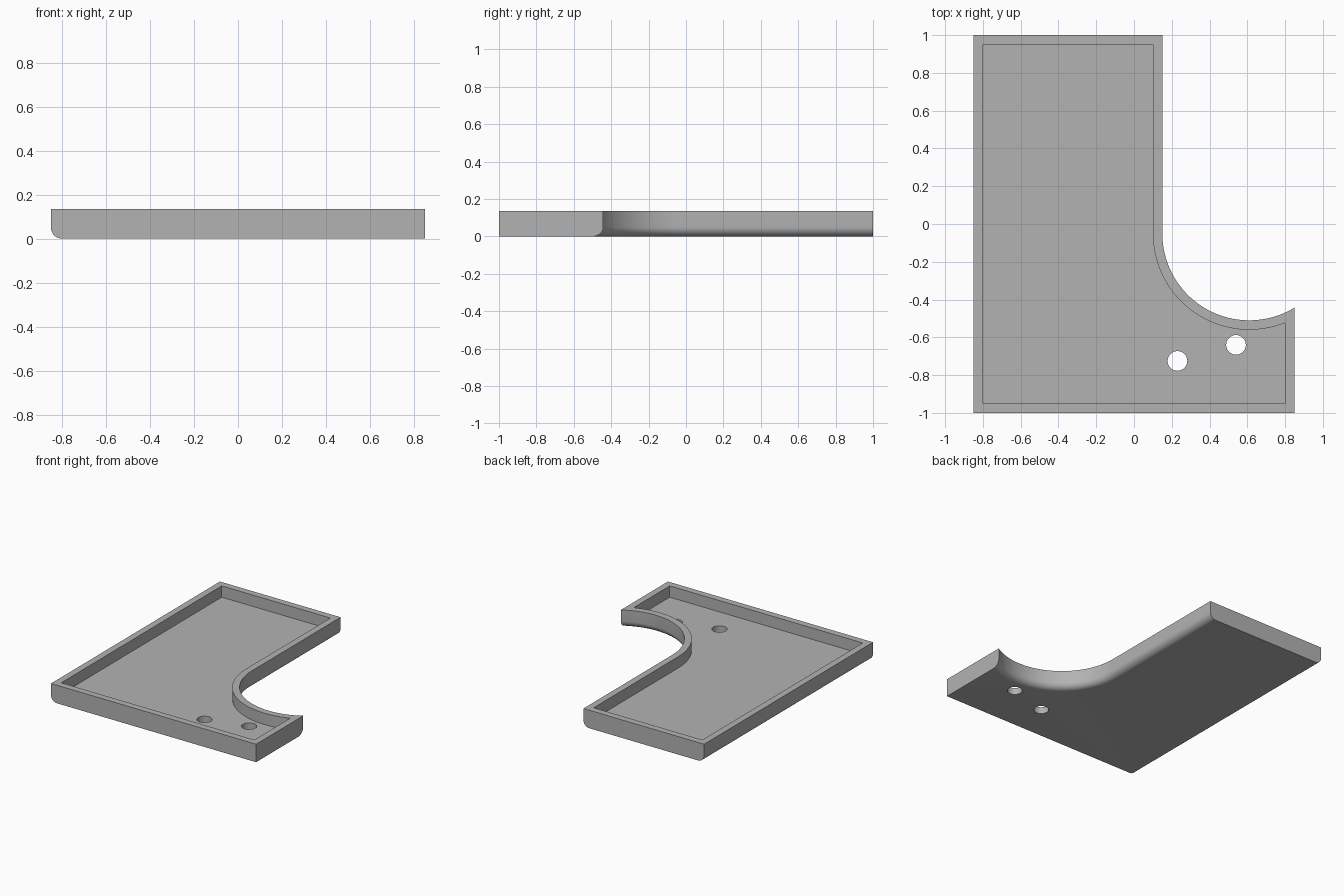
import bpy, bmesh, math

default = bpy.data.objects.get("Cube")
if default:
    bpy.data.objects.remove(default, do_unlink=True)

HEIGHT, WALL, FLOOR, ROUND = 0.135, 0.05, 0.05, 0.05
ARC_X, ARC_Y, ARC_R, ARC_STEPS = 0.61, -0.05, 0.46, 40

grey = bpy.data.materials.new("plain grey")
grey.use_nodes = True
colour = (0.45, 0.45, 0.45, 1)
grey.diffuse_color = colour
grey.node_tree.nodes["Principled BSDF"].inputs["Base Color"].default_value = colour


def outline(side, end):
    """Plan outline, inset by side on the long edges and the curve, by end elsewhere."""
    r = ARC_R + side
    right = 0.85 - end
    last = 2 * math.pi - math.acos((right - ARC_X) / r)
    points = [(-0.85 + side, 1 - end), (-0.85 + side, -1 + end), (right, -1 + end)]
    for i in range(ARC_STEPS + 1):
        a = last + (math.pi - last) * i / ARC_STEPS
        points.append((ARC_X + r * math.cos(a), ARC_Y + r * math.sin(a)))
    points.append((ARC_X - r, 1 - end))
    return points


# Tray: rounded lower edge, outer wall, rim, inner wall
levels = []
for i in range(9):
    a = math.pi / 2 * i / 8
    levels.append((ROUND * (1 - math.sin(a)), 0, ROUND * (1 - math.cos(a))))
levels += [(0, 0, HEIGHT), (WALL, WALL, HEIGHT), (WALL, WALL, FLOOR)]

bm = bmesh.new()
rings = [[bm.verts.new((x, y, z)) for x, y in outline(side, end)]
         for side, end, z in levels]
for low, high in zip(rings, rings[1:]):
    for i in range(len(low)):
        j = (i + 1) % len(low)
        bm.faces.new((low[i], low[j], high[j], high[i]))
bm.faces.new(rings[0][::-1])
bm.faces.new(rings[-1])
bmesh.ops.recalc_face_normals(bm, faces=bm.faces)
mesh = bpy.data.meshes.new("tray")
bm.to_mesh(mesh)
bm.free()
mesh.materials.append(grey)
tray = bpy.data.objects.new("tray", mesh)
bpy.context.collection.objects.link(tray)

# Two screw holes through the floor
for x, y in ((0.23, -0.725), (0.54, -0.64)):
    bpy.ops.mesh.primitive_cylinder_add(vertices=48, radius=0.052, depth=0.2,
                                        location=(x, y, 0.02))
    cutter = bpy.context.object
    cutter.name = "hole_cutter"
    cutter.hide_render = True
    cutter.data.materials.append(grey)
    cut = tray.modifiers.new("hole", "BOOLEAN")
    cut.operation = "DIFFERENCE"
    cut.solver = "EXACT"
    cut.object = cutter
    bpy.context.view_layer.objects.active = tray
    bpy.ops.object.modifier_apply(modifier=cut.name)
    bpy.data.objects.remove(cutter, do_unlink=True)

# Smooth curves, crisp edges
bpy.ops.object.select_all(action="DESELECT")
tray.select_set(True)
bpy.context.view_layer.objects.active = tray
bpy.ops.object.shade_smooth_by_angle(angle=math.radians(30))
